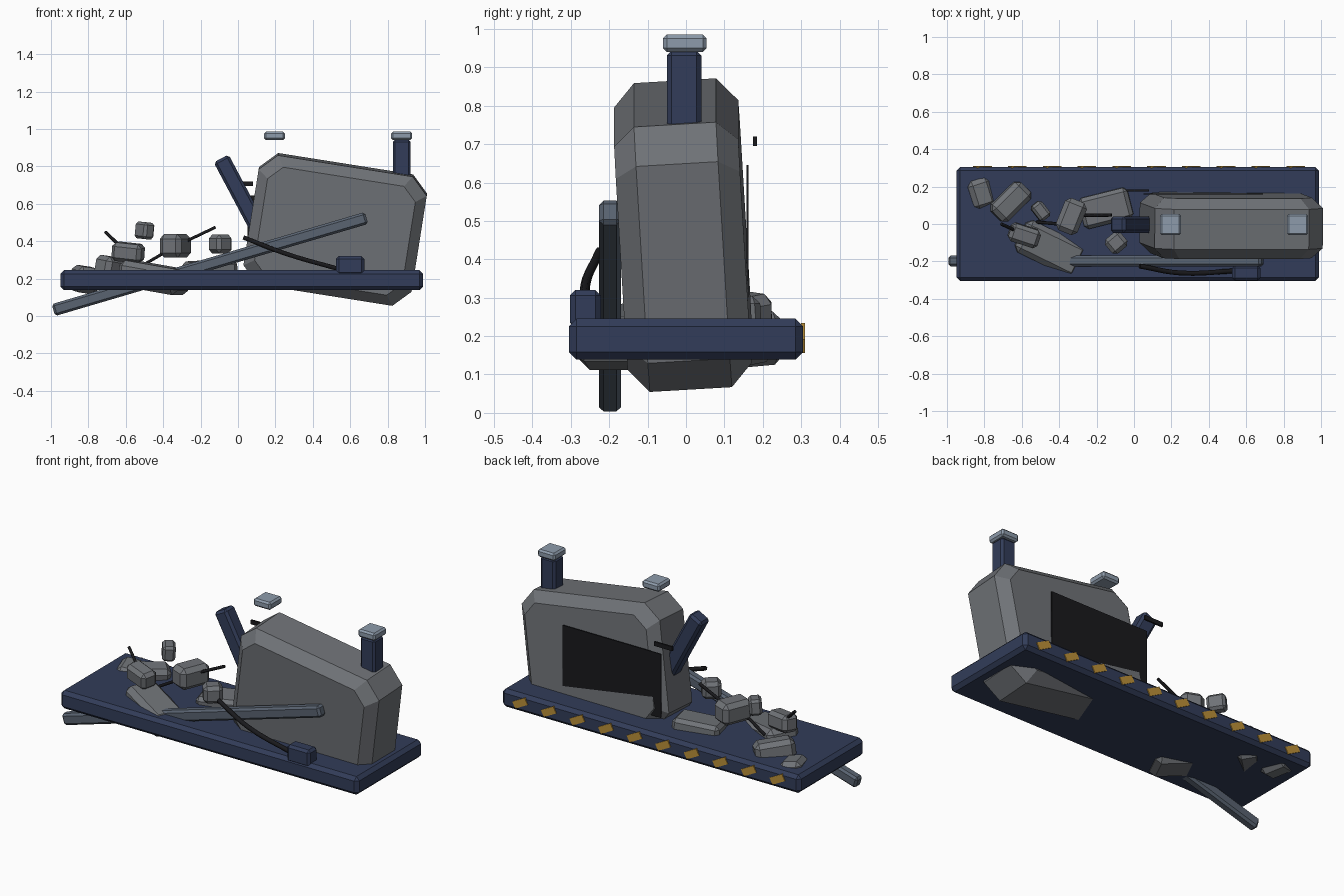
import bpy, bmesh
from math import radians
from mathutils import Vector

if "Cube" in bpy.data.objects:
    bpy.data.objects.remove(bpy.data.objects["Cube"])


def mat(name, r, g, b):
    m = bpy.data.materials.new(name)
    m.diffuse_color = (r, g, b, 1)
    m.use_nodes = True
    m.node_tree.nodes["Principled BSDF"].inputs["Base Color"].default_value = m.diffuse_color
    return m


NAVY = mat("navy", 0.032, 0.046, 0.10)
STONE = mat("concrete", 0.16, 0.17, 0.185)
SLATE = mat("slate", 0.10, 0.125, 0.165)
PALE = mat("pale_cap", 0.27, 0.33, 0.41)
BLACK = mat("black", 0.01, 0.01, 0.012)
AMBER = mat("amber", 0.50, 0.28, 0.04)


def add(name, bm, material, loc=(0, 0, 0), rot=(0, 0, 0)):
    bmesh.ops.recalc_face_normals(bm, faces=bm.faces)
    me = bpy.data.meshes.new(name)
    bm.to_mesh(me)
    bm.free()
    ob = bpy.data.objects.new(name, me)
    ob.location = loc
    ob.rotation_euler = [radians(a) for a in rot]
    me.materials.append(material)
    bpy.context.collection.objects.link(ob)
    return ob


def box(name, loc, size, material, rot=(0, 0, 0), bevel=0.0):
    bm = bmesh.new()
    bmesh.ops.create_cube(bm, size=1)
    bmesh.ops.scale(bm, vec=size, verts=bm.verts)
    if bevel:
        bmesh.ops.bevel(bm, geom=bm.edges[:], offset=bevel, segments=1,
                        profile=0.5, affect='EDGES')
    return add(name, bm, material, loc, rot)


def rod(name, points, radius, material):
    cu = bpy.data.curves.new(name, 'CURVE')
    cu.dimensions = '3D'
    cu.bevel_depth = radius
    cu.bevel_resolution = 1
    cu.use_fill_caps = True
    cu.resolution_u = 5
    sp = cu.splines.new('BEZIER')
    sp.bezier_points.add(len(points) - 1)
    for p, co in zip(sp.bezier_points, points):
        p.co = co
        p.handle_left_type = p.handle_right_type = 'AUTO'
    ob = bpy.data.objects.new(name, cu)
    cu.materials.append(material)
    bpy.context.collection.objects.link(ob)


# Base slab with slanted warning marks on the back edge
box("base_slab", (0.02, 0, 0.192), (1.94, 0.61, 0.107), NAVY, bevel=0.02)
for i in range(10):
    box(f"warning_mark_{i}", (-0.81 + 0.186 * i, 0.305, 0.195),
        (0.091, 0.01, 0.041), AMBER, rot=(0, 28, 0))

# Large toppled wall: octagonal outline, chamfered front and back
W, D, H, C, B = 0.455, 0.162, 0.35, 0.09, 0.055
bm = bmesh.new()
rings = []
for y, inset in ((-D, B), (-D + B, 0), (D - B, 0), (D, B)):
    w, h, c = W - inset, H - inset, C - inset * 0.3
    outline = [(w - c, h), (w, h - c), (w, c - h), (w - c, -h),
               (c - w, -h), (-w, c - h), (-w, h - c), (c - w, h)]
    rings.append([bm.verts.new((x, y, z)) for x, z in outline])
for a, b in zip(rings, rings[1:]):
    for k in range(8):
        bm.faces.new((a[k], a[k - 1], b[k - 1], b[k]))
bm.faces.new(rings[0])
bm.faces.new(rings[-1])
add("tilted_wall", bm, STONE, (0.52, -0.008, 0.463), (3.4, 9, 0))

# Dark panel and loose bracket behind the wall
box("back_panel", (0.37, 0.16, 0.458), (0.64, 0.006, 0.375), BLACK)
box("loose_bracket", (0.02, 0.18, 0.708), (0.12, 0.01, 0.025), BLACK)

# Posts and caps
box("standing_post", (0.875, -0.005, 0.83), (0.095, 0.09, 0.225), NAVY, bevel=0.012)
box("leaning_post", (0.02, -0.003, 0.635), (0.09, 0.088, 0.47), NAVY,
    rot=(0, -28, 0), bevel=0.014)
for name, x in (("post_cap", 0.875), ("loose_cap", 0.195)):
    box(name, (x, -0.003, 0.963), (0.112, 0.114, 0.045), PALE, bevel=0.01)

# Fallen beam
box("fallen_beam", (-0.15, -0.198, 0.278), (1.745, 0.057, 0.066), SLATE,
    rot=(0, -16.4, 0), bevel=0.012)

# Cable and its junction box
box("junction_box", (0.6, -0.262, 0.27), (0.15, 0.08, 0.1), NAVY, bevel=0.014)
rod("cable", [(0.03, -0.225, 0.42), (0.25, -0.262, 0.335), (0.55, -0.25, 0.248)],
    0.013, BLACK)

# Rubble: location, size, rotation
rubble = [
    ((-0.82, 0.165, 0.195), (0.125, 0.16, 0.14), (5, 8, 18)),
    ((-0.665, 0.12, 0.225), (0.22, 0.125, 0.18), (8, 6, 45)),
    ((-0.50, 0.07, 0.457), (0.07, 0.10, 0.09), (4, 4, 38)),
    ((-0.587, -0.06, 0.34), (0.165, 0.10, 0.10), (5, 6, -18)),
    ((-0.45, -0.13, 0.205), (0.36, 0.19, 0.14), (0, 9, -26)),
    ((-0.335, 0.04, 0.375), (0.125, 0.185, 0.125), (0, 0, -22)),
    ((-0.15, 0.085, 0.245), (0.27, 0.17, 0.10), (3, -3, 14)),
    ((-0.095, -0.10, 0.385), (0.105, 0.10, 0.10), (0, 0, 40)),
]
for i, (loc, size, rot) in enumerate(rubble):
    box(f"rubble_{i}", loc, size, STONE, rot, bevel=min(size) * 0.2)

# Bent reinforcement bars sticking out of the rubble
bars = [((-0.71, 0.0, 0.45), (-0.60, -0.05, 0.345)),
        ((-0.12, 0.048, 0.475), (-0.33, 0.045, 0.375)),
        ((-0.40, 0.0, 0.335), (-0.52, 0.01, 0.265))]
for i, ends in enumerate(bars):
    rod(f"rebar_{i}", ends, 0.009, BLACK)
